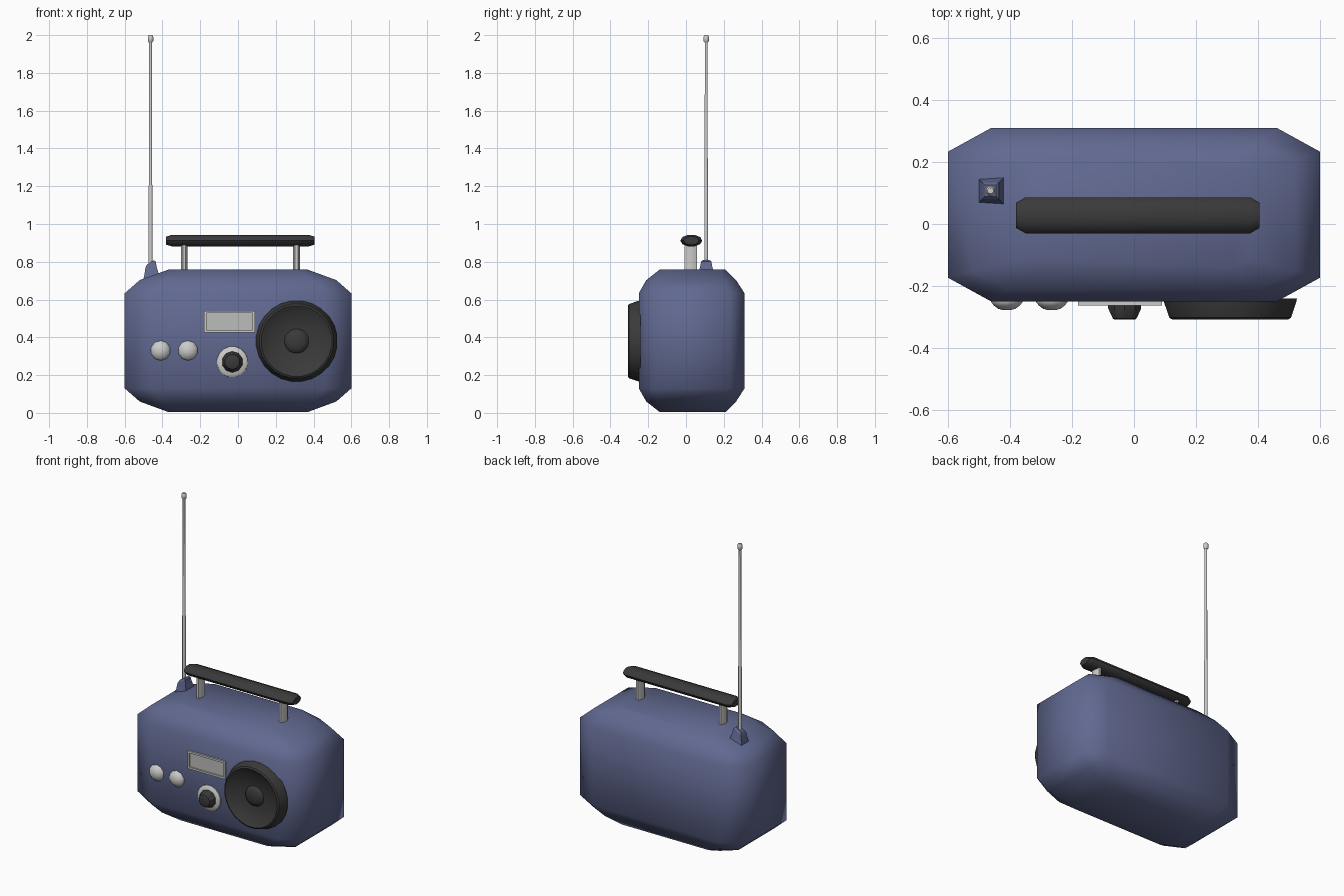
import bpy, bmesh, math
from mathutils import Matrix, Vector

cube = bpy.data.objects.get("Cube")
if cube:
    bpy.data.objects.remove(cube, do_unlink=True)


def material(name, color):
    m = bpy.data.materials.new(name)
    m.use_nodes = True
    m.diffuse_color = (*color, 1)
    m.node_tree.nodes["Principled BSDF"].inputs["Base Color"].default_value = (*color, 1)
    return m


BLUE = material("slate blue", (0.12, 0.14, 0.28))
DARK = material("charcoal", (0.042, 0.042, 0.042))
SILVER = material("silver", (0.6, 0.6, 0.59))
PANEL = material("display grey", (0.5, 0.51, 0.5))


def loft(name, rings, mat, angle=40, cap_start=True):
    """Skin a list of equal length point rings and cap the ends."""
    bm = bmesh.new()
    rows = [[bm.verts.new(p) for p in ring] for ring in rings]
    n = len(rows[0])
    for a, b in zip(rows, rows[1:]):
        for i in range(n):
            j = (i + 1) % n
            bm.faces.new((a[i], a[j], b[j], b[i]))
    if cap_start:
        bm.faces.new(rows[0][::-1])
    bm.faces.new(rows[-1])
    bmesh.ops.recalc_face_normals(bm, faces=bm.faces)
    mesh = bpy.data.meshes.new(name)
    bm.to_mesh(mesh)
    bm.free()
    mesh.materials.append(mat)
    ob = bpy.data.objects.new(name, mesh)
    bpy.context.collection.objects.link(ob)
    bpy.ops.object.select_all(action="DESELECT")
    ob.select_set(True)
    bpy.context.view_layer.objects.active = ob
    bpy.ops.object.shade_smooth_by_angle(angle=math.radians(angle))
    return ob


def turned(name, center, axis, profile, mat, sides=16, squash=(1, 1), angle=40):
    """Lathe (radius, distance) pairs along an axis from a centre."""
    rot = Vector((0, 0, 1)).rotation_difference(Vector(axis)).to_matrix().to_4x4()
    place = Matrix.Translation(center) @ rot
    turns = [math.tau * (i + 0.5) / sides for i in range(sides)]
    rings = [[place @ Vector((r * squash[0] * math.cos(t), r * squash[1] * math.sin(t), d))
              for t in turns] for r, d in profile]
    return loft(name, rings, mat, angle)


def chamfered(hx, y0, y1, cx, cy, z):
    """Rectangle with cut corners, in plan."""
    return [(hx, y0 + cy, z), (hx, y1 - cy, z), (hx - cx, y1, z), (cx - hx, y1, z),
            (-hx, y1 - cy, z), (-hx, y0 + cy, z), (cx - hx, y0, z), (hx - cx, y0, z)]


# Case: plan outlines stacked from the bottom up
low = [(0.37, -0.14, 0.21, 0.06, 0.03, 0.005), (0.52, -0.21, 0.265, 0.12, 0.06, 0.06),
       (0.6, -0.25, 0.31, 0.14, 0.077, 0.13)]
high = [(*o[:5], 0.763 - o[5]) for o in reversed(low)]
loft("case", [chamfered(*o) for o in low + high], BLUE, angle=70)

# Speaker: sloping rim, sunken cone and centre dome
FRONT = (0, -1, 0)
turned("speaker", (0.31, -0.24, 0.38), FRONT,
       [(0.217, 0), (0.215, 0.012), (0.198, 0.062), (0.188, 0.068), (0.176, 0.062),
        (0.16, 0.05), (0.068, 0.03)], DARK, sides=24, angle=30)
turned("speaker_dome", (0.31, -0.265, 0.38), FRONT,
       [(0.068, 0), (0.06, 0.015), (0.038, 0.024), (0.012, 0.028)], DARK, sides=16)

# Tuning dial
turned("dial_ring", (-0.03, -0.24, 0.27), FRONT,
       [(0.084, 0), (0.082, 0.015), (0.072, 0.023)], SILVER, sides=16)
turned("dial_knob", (-0.03, -0.25, 0.27), FRONT,
       [(0.056, 0), (0.056, 0.022), (0.04, 0.055), (0.034, 0.058)], DARK, sides=10, angle=30)

# Pair of small domed knobs
for side, x in (("right", -0.41), ("left", -0.265)):
    turned(side + "_knob", (x, -0.24, 0.33), FRONT,
           [(0.054, 0), (0.053, 0.012), (0.045, 0.022), (0.03, 0.033), (0.012, 0.038)],
           SILVER, sides=10, angle=60)


def slab(name, x0, x1, y0, y1, z0, z1, mat):
    return loft(name, [[(x0, y, z0), (x1, y, z0), (x1, y, z1), (x0, y, z1)]
                       for y in (y0, y1)], mat)


# Display: silver frame with a panel set into it
display = (-0.18, 0.09, 0.425, 0.54)
x0, x1, z0, z1 = display
rim = 0.012
slab("display_panel", x0 + rim, x1 - rim, -0.253, -0.245, z0 + rim, z1 - rim, PANEL)
slab("frame_bottom", x0, x1, -0.262, -0.245, z0, z0 + rim, SILVER)
slab("frame_top", x0, x1, -0.262, -0.245, z1 - rim, z1, SILVER)
slab("frame_right", x0, x0 + rim, -0.262, -0.245, z0 + rim, z1 - rim, SILVER)
slab("frame_left", x1 - rim, x1, -0.262, -0.245, z0 + rim, z1 - rim, SILVER)

# Carrying handle: posts and a flattened round bar
for side, x in (("right", -0.285), ("left", 0.31)):
    turned(side + "_handle_post", (x, 0.025, 0.74), (0, 0, 1),
           [(1, 0), (1, 0.16)], SILVER, sides=8, squash=(0.019, 0.037), angle=60)
turns = [math.tau * i / 10 for i in range(10)]
bar = [(-0.38, 0.7), (-0.35, 1), (0.375, 1), (0.405, 0.7)]
loft("handle_bar", [[(x, 0.028 + 0.058 * s * math.cos(t), 0.912 + 0.032 * s * math.sin(t))
                     for t in turns] for x, s in bar], DARK, angle=45)

# Antenna: flared square foot, tapering rod and tip
mast = (-0.463, 0.107)
foot = [(0.048, 0.69), (0.033, 0.75), (0.027, 0.785), (0.018, 0.797)]
loft("antenna_foot", [[(mast[0] + h * a, mast[1] + h * b, z + 0.03 * h * a / 0.048)
                       for a, b in ((-1, -1), (1, -1), (1, 1), (-1, 1))]
                      for h, z in foot], BLUE, angle=30)
turned("antenna_rod", (*mast, 0), (0, 0, 1),
       [(0.011, 0.78), (0.011, 1.2), (0.009, 1.21), (0.008, 1.97)], SILVER, sides=8, angle=60)
turned("antenna_tip", (*mast, 0), (0, 0, 1),
       [(0.009, 1.96), (0.016, 1.97), (0.016, 1.99), (0.01, 2.0)], SILVER, sides=8)
